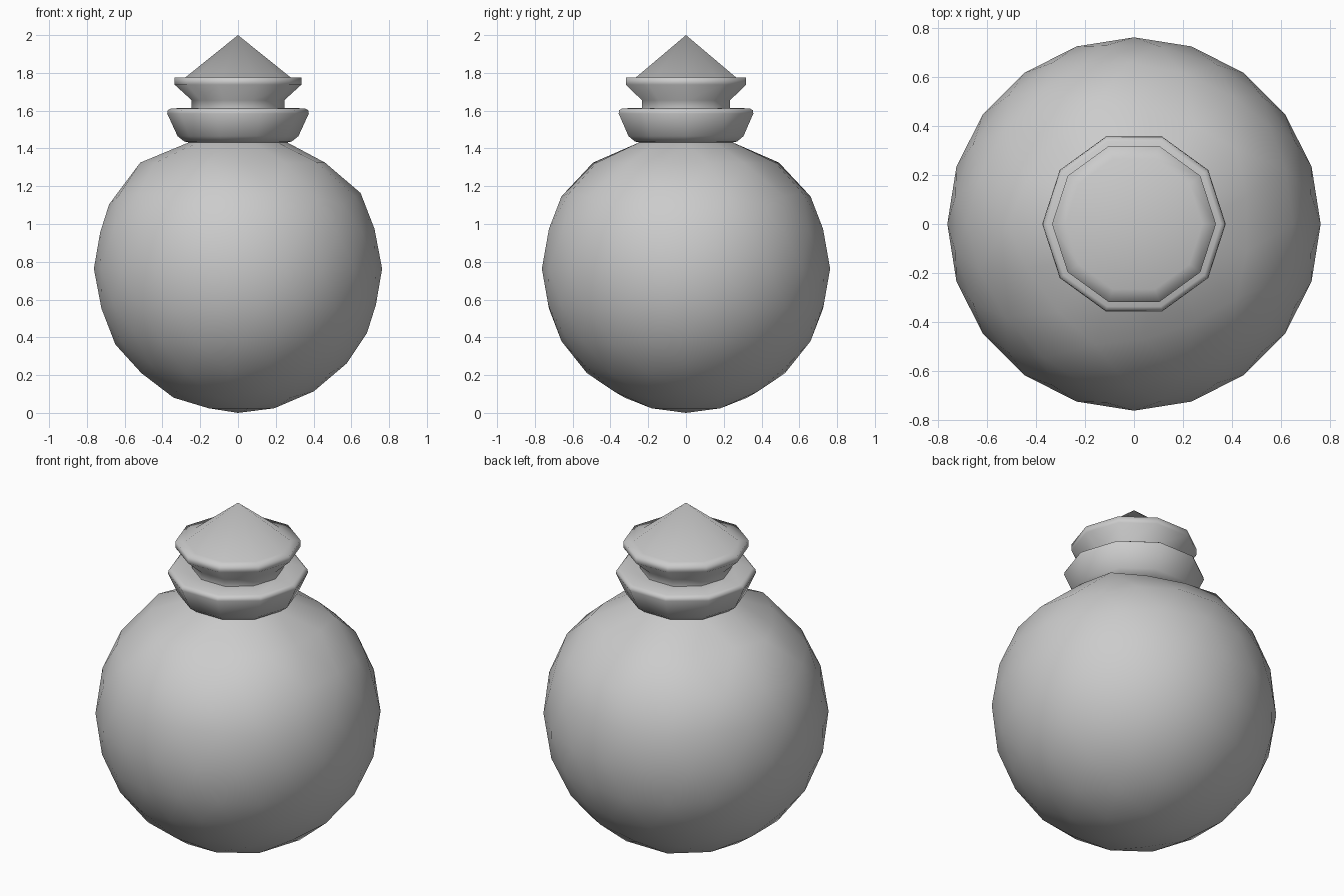
import bpy, bmesh
from math import pi, cos, sin
from mathutils import Matrix

if "Cube" in bpy.data.objects:
    bpy.data.objects.remove(bpy.data.objects["Cube"])

R = 0.763
SIDES = 10


def finish(name, bm):
    bmesh.ops.recalc_face_normals(bm, faces=bm.faces[:])
    for f in bm.faces:
        f.smooth = True
    me = bpy.data.meshes.new(name)
    bm.to_mesh(me)
    bm.free()
    ob = bpy.data.objects.new(name, me)
    bpy.context.collection.objects.link(ob)
    return ob


def lathe(name, profile):
    """Ten-sided turned part; a radius of zero makes a pole."""
    bm = bmesh.new()
    rings = []
    for r, z in profile:
        n = SIDES if r > 0 else 1
        rings.append([bm.verts.new((r * cos(2 * pi * i / SIDES),
                                    r * sin(2 * pi * i / SIDES), z)) for i in range(n)])
    for a, b in zip(rings, rings[1:]):
        for i in range(SIDES):
            j = (i + 1) % SIDES
            if len(b) == 1:
                bm.faces.new((a[i], a[j], b[0]))
            else:
                bm.faces.new((a[i], a[j], b[j], b[i]))
    return finish(name, bm)


# Round flask body: icosphere whose top rings are pulled in to the neck
bm = bmesh.new()
bmesh.ops.create_icosphere(bm, subdivisions=3, radius=R,
                           matrix=Matrix.Translation((0, 0, R)) @ Matrix.Rotation(pi, 4, 'Z'))
pole = max(bm.verts, key=lambda v: v.co.z)
rings, seen = [[pole]], {pole}
for _ in range(3):
    nxt = {e.other_vert(v) for v in rings[-1] for e in v.link_edges} - seen
    seen |= nxt
    rings.append(list(nxt))
for v in rings[3]:
    v.co.x *= 0.9
    v.co.y *= 0.9
    v.co.z = 1.325
for v in rings[2]:
    v.co.xy = v.co.xy.normalized() * 0.26
    v.co.z = 1.432
bmesh.ops.delete(bm, geom=rings[0] + rings[1], context='VERTS')
finish("flask_body", bm)

# Collar around the neck
lathe("neck_collar", [(0.26, 1.432), (0.285, 1.437), (0.32, 1.465), (0.375, 1.585),
                      (0.372, 1.602), (0.355, 1.612), (0.245, 1.615)])

# Stopper: stem, flared rim and pointed cap
lathe("stopper", [(0.245, 1.61), (0.245, 1.655), (0.335, 1.737),
                  (0.335, 1.775), (0.28, 1.775), (0, 2.0)])
